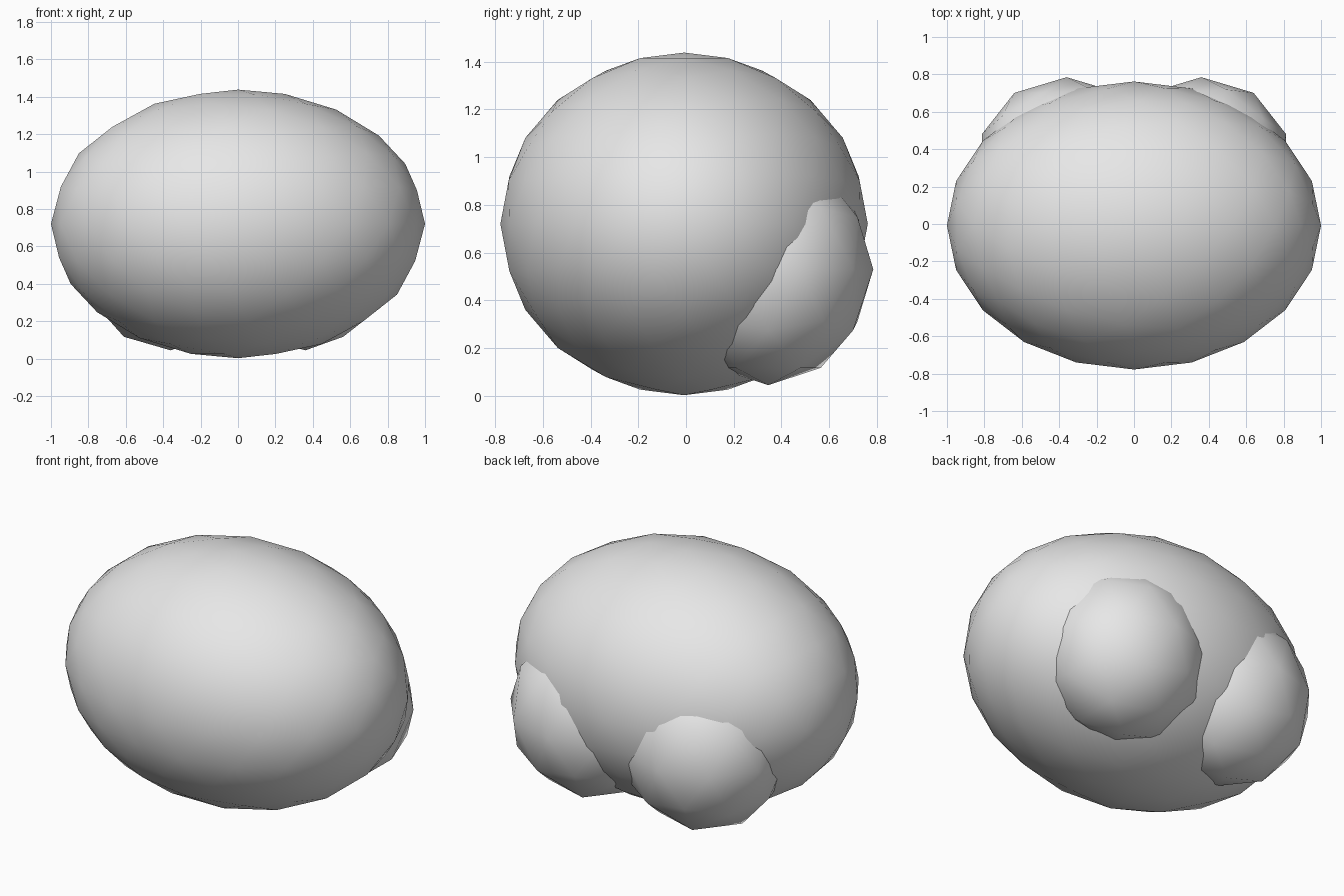
import bpy

if "Cube" in bpy.data.objects:
    bpy.data.objects.remove(bpy.data.objects["Cube"])

# Single plain grey
grey = bpy.data.materials.new("plain_grey")
grey.diffuse_color = (0.8, 0.8, 0.8, 1.0)
grey.use_nodes = True
grey.node_tree.nodes["Principled BSDF"].inputs["Base Color"].default_value = grey.diffuse_color


def ellipsoid(name, subdivisions, centre, radii):
    """Smooth-shaded low-poly ellipsoid."""
    bpy.ops.mesh.primitive_ico_sphere_add(
        subdivisions=subdivisions, radius=1.0, location=centre)
    obj = bpy.context.object
    obj.name = name
    obj.scale = radii
    bpy.ops.object.transform_apply(location=False, rotation=False, scale=True)
    bpy.ops.object.shade_smooth()
    obj.data.materials.append(grey)
    return obj


# Main rounded body
ellipsoid("body", 3, (0, -0.008, 0.72), (1.0, 0.77, 0.718))

# Two coarser lobes low at the back
for side, x in (("left", -0.36), ("right", 0.36)):
    ellipsoid("rear_lobe_" + side, 2, (x, 0.345, 0.53), (0.476, 0.44, 0.486))
